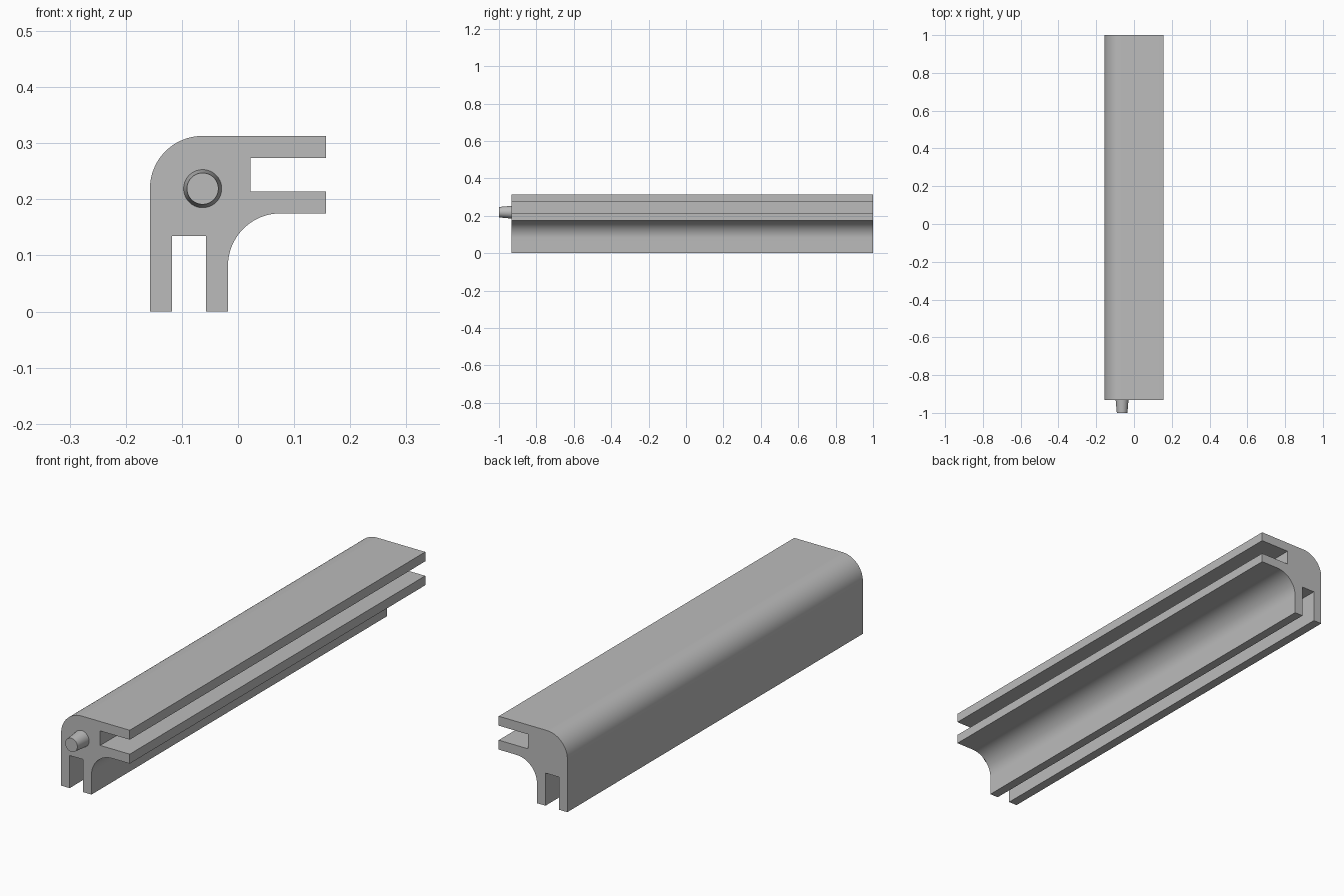
import bpy
import bmesh
from math import cos, sin, pi, radians
from mathutils import Matrix, Vector

cube = bpy.data.objects.get("Cube")
if cube:
    bpy.data.objects.remove(cube, do_unlink=True)

# One plain grey material
grey = bpy.data.materials.new("plain grey")
grey.use_nodes = True
colour = (0.5, 0.5, 0.5, 1)
grey.diffuse_color = colour
grey.node_tree.nodes["Principled BSDF"].inputs["Base Color"].default_value = colour

HALF, TOP = 0.157, 0.313
FRONT, BACK = -0.932, 1.0
RADIUS = 0.094
PEG_X, PEG_Z = -HALF + RADIUS, TOP - RADIUS


def arc(cx, cz, start, end, steps=20):
    angles = [radians(start + (end - start) * i / steps) for i in range(steps + 1)]
    return [(cx + RADIUS * cos(a), cz + RADIUS * sin(a)) for a in angles]


def add_object(name, bm):
    bmesh.ops.recalc_face_normals(bm, faces=bm.faces)
    mesh = bpy.data.meshes.new(name)
    bm.to_mesh(mesh)
    bm.free()
    mesh.materials.append(grey)
    obj = bpy.data.objects.new(name, mesh)
    bpy.context.collection.objects.link(obj)
    bpy.ops.object.select_all(action="DESELECT")
    obj.select_set(True)
    bpy.context.view_layer.objects.active = obj
    bpy.ops.object.shade_smooth_by_angle(angle=radians(30))
    return obj


# Corner rail: rounded outer corner, a slot in each arm, hollow inner corner
profile = arc(PEG_X, PEG_Z, 180, 90)
profile += [(HALF, TOP), (HALF, 0.274), (0.022, 0.274), (0.022, 0.214),
            (HALF, 0.214), (HALF, 0.175)]
profile += arc(-0.018 + RADIUS, 0.175 - RADIUS, 90, 180)
profile += [(-0.018, 0), (-0.057, 0), (-0.057, 0.135), (-0.118, 0.135),
            (-0.118, 0), (-HALF, 0)]

bm = bmesh.new()
face = bm.faces.new([bm.verts.new((x, FRONT, z)) for x, z in profile])
result = bmesh.ops.extrude_face_region(bm, geom=[face], use_keep_orig=True)
moved = [v for v in result["geom"] if isinstance(v, bmesh.types.BMVert)]
bmesh.ops.translate(bm, verts=moved, vec=Vector((0, BACK - FRONT, 0)))
add_object("corner_rail", bm)

# Tapered locating peg on the front end
bm = bmesh.new()
bmesh.ops.create_cone(
    bm, cap_ends=True, segments=40, radius1=0.034, radius2=0.028,
    depth=FRONT + 1,
    matrix=Matrix.Translation((PEG_X, (FRONT - 1) / 2, PEG_Z))
    @ Matrix.Rotation(pi / 2, 4, "X"))
add_object("end_peg", bm)
